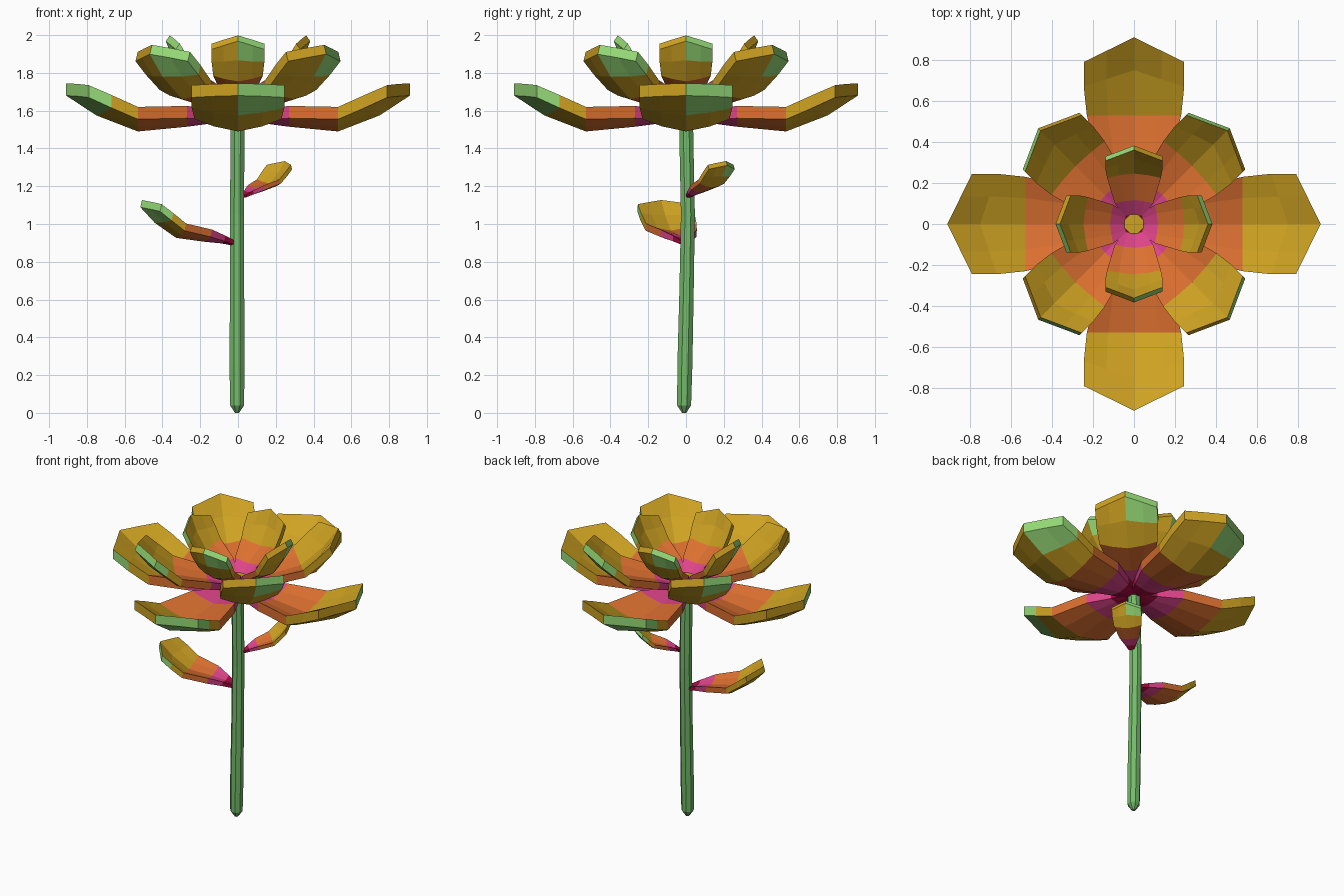
import bpy, bmesh, math
from mathutils import Matrix, Vector

if "Cube" in bpy.data.objects:
    bpy.data.objects.remove(bpy.data.objects["Cube"])


def srgb(r, g, b):
    f = lambda c: ((c / 255 + 0.055) / 1.055) ** 2.4 if c > 10 else c / 255 / 12.92
    return (f(r), f(g), f(b), 1)


def material(name, *rgb):
    m = bpy.data.materials.new(name)
    m.diffuse_color = srgb(*rgb)
    m.use_nodes = True
    m.node_tree.nodes["Principled BSDF"].inputs["Base Color"].default_value = m.diffuse_color
    return m


crimson = material("crimson", 170, 10, 65)
pink = material("pink", 222, 68, 138)
orange = material("orange", 220, 112, 48)
gold = material("gold", 206, 162, 34)
tip_green = material("tip_green", 150, 218, 118)
stem_green = material("stem_green", 116, 186, 106)


def finish(bm, name, mats):
    bmesh.ops.recalc_face_normals(bm, faces=bm.faces)
    mesh = bpy.data.meshes.new(name)
    bm.to_mesh(mesh)
    bm.free()
    for m in mats:
        mesh.materials.append(m)
    ob = bpy.data.objects.new(name, mesh)
    bpy.context.collection.objects.link(ob)
    return ob


# Petal stations: radius, half width, underside height, edge lift, thickness, sweep back
STATIONS = [
    (0.02, 0.045, -0.010, 0.010, 0.035, 0.00),
    (0.12, 0.090, -0.015, 0.020, 0.050, 0.00),
    (0.27, 0.165, -0.035, 0.045, 0.065, 0.00),
    (0.53, 0.230, -0.060, 0.065, 0.065, 0.00),
    (0.75, 0.245, 0.025, 0.040, 0.068, 0.08),
    (0.91, 0.245, 0.130, -0.010, 0.065, 0.12),
]
COLS = (-1, -0.55, 0, 0.55, 1)


def petal(name, scale, tilt, azimuth, pivot):
    bm = bmesh.new()
    low, top = [], []
    for r, hw, z, lift, thick, sweep in STATIONS:
        pts = [Vector((r - sweep * abs(c), c * hw, z + lift * abs(c) ** 1.5)) for c in COLS]
        low.append([bm.verts.new(p) for p in pts])
        top.append([bm.verts.new(p + Vector((0, 0, thick))) for p in pts])

    def face(verts, mat):
        bm.faces.new(verts).material_index = mat

    band = (0, 1, 2, 3, 3)
    for i in range(5):
        for j in range(4):
            face((top[i][j], top[i][j+1], top[i+1][j+1], top[i+1][j]), band[i])
            # one half of the underside tip is green
            green = i == 4 and j >= 2
            face((low[i][j], low[i][j+1], low[i+1][j+1], low[i+1][j]), 4 if green else band[i])
        for j in (0, 4):
            face((low[i][j], low[i+1][j], top[i+1][j], top[i][j]), 4 if i == 4 and j == 4 else band[i])
    for j in range(4):
        face((low[0][j], low[0][j+1], top[0][j+1], top[0][j]), 0)
        face((low[5][j], low[5][j+1], top[5][j+1], top[5][j]), 4 if j >= 2 else 3)
    bm.transform(Matrix.Translation(pivot)
                 @ Matrix.Rotation(math.radians(azimuth), 4, 'Z')
                 @ Matrix.Rotation(math.radians(-tilt), 4, 'Y')
                 @ Matrix.Scale(scale, 4))
    return finish(bm, name, (crimson, pink, orange, gold, tip_green))


# Three whorls of four petals
for k in range(4):
    petal(f"outer_petal_{k+1}", 1.0, 0, 90 * k, (0, 0, 1.55))
    petal(f"middle_petal_{k+1}", 0.80, 18, 90 * k + 45, (0, 0, 1.575))
    petal(f"inner_petal_{k+1}", 0.57, 35, 90 * k, (0, 0, 1.61))

# Two leaves on the stem
petal("lower_leaf", 0.60, 13, 195, (-0.02, 0, 0.89))
petal("upper_leaf", 0.38, 21, 43, (0.03, 0.01, 1.14))


# Eight-sided rings stacked along a path
def stack(name, rings, mats, n=8):
    bm = bmesh.new()
    loops = []
    for x, y, z, r in rings:
        loops.append([bm.verts.new((x + r * math.cos(math.tau * (k + .5) / n),
                                    y + r * math.sin(math.tau * (k + .5) / n), z)) for k in range(n)])
    for a, b in zip(loops, loops[1:]):
        for k in range(n):
            bm.faces.new((a[k], a[(k+1) % n], b[(k+1) % n], b[k]))
    bm.faces.new(loops[0])
    bm.faces.new(loops[-1]).material_index = len(mats) - 1
    return finish(bm, name, mats)


# Gently bent stem with a rounded foot
stack("stem", [(-0.005, -0.010, 0.00, 0.012), (-0.005, -0.010, 0.04, 0.040),
               (-0.005, -0.006, 0.25, 0.043), (-0.005, 0.003, 0.65, 0.041),
               (-0.005, 0.010, 1.05, 0.040), (-0.003, 0.002, 1.45, 0.040),
               (0, 0, 1.57, 0.040)], [stem_green])

# Bud in the middle of the flower
stack("flower_centre", [(0, 0, 1.56, 0.05), (0, 0, 1.64, 0.07), (0, 0, 1.67, 0.05)], [orange, gold])
